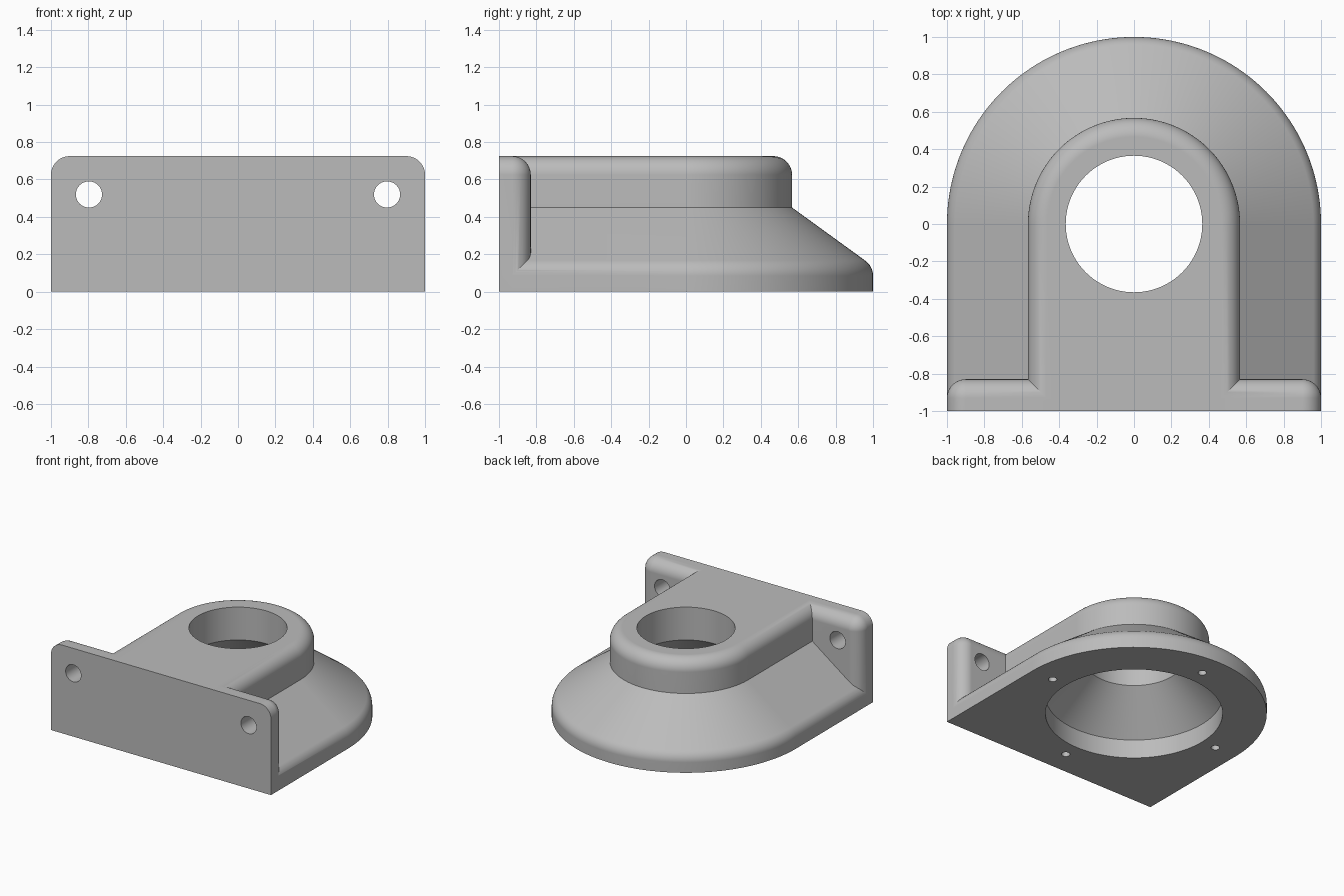
import bpy, bmesh
from math import sin, cos, pi, radians
from mathutils import Matrix

cube = bpy.data.objects.get("Cube")
if cube:
    bpy.data.objects.remove(cube, do_unlink=True)

HEIGHT, FILLET = 0.725, 0.1

grey = bpy.data.materials.new("light grey")
grey.use_nodes = True
COLOUR = (0.5, 0.5, 0.5, 1)
grey.diffuse_color = COLOUR
grey.node_tree.nodes["Principled BSDF"].inputs["Base Color"].default_value = COLOUR


def arc(cx, cy, r, start, end, n):
    angles = [radians(start + (end - start) * i / n) for i in range(n + 1)]
    return [(cx + r * cos(a), cy + r * sin(a)) for a in angles]


def finish(name, bm):
    bmesh.ops.recalc_face_normals(bm, faces=bm.faces)
    mesh = bpy.data.meshes.new(name)
    bm.to_mesh(mesh)
    bm.free()
    mesh.materials.append(grey)
    obj = bpy.data.objects.new(name, mesh)
    bpy.context.collection.objects.link(obj)
    return obj


def loft(name, sections):
    """Skin closed sections that have equal point counts and cap both ends."""
    bm = bmesh.new()
    rings = [[bm.verts.new(p) for p in s] for s in sections]
    for a, b in zip(rings, rings[1:]):
        for i in range(len(a)):
            j = (i + 1) % len(a)
            bm.faces.new((a[i], a[j], b[j], b[i]))
    bm.faces.new(rings[0])
    bm.faces.new(rings[-1])
    bmesh.ops.remove_doubles(bm, verts=bm.verts, dist=1e-5)
    return finish(name, bm)


def boolean(target, other, operation):
    mod = target.modifiers.new(operation, "BOOLEAN")
    mod.object, mod.operation, mod.solver = other, operation, "EXACT"
    bpy.context.view_layer.objects.active = target
    bpy.ops.object.modifier_apply(modifier=mod.name)
    bpy.data.objects.remove(other, do_unlink=True)


def drill(target, x, y, z, r, depth, tilt=0):
    bm = bmesh.new()
    place = Matrix.Translation((x, y, z)) @ Matrix.Rotation(tilt, 4, "X")
    bmesh.ops.create_cone(bm, cap_ends=True, segments=40, radius1=r, radius2=r,
                          depth=depth, matrix=place)
    cutter = finish("drill_cutter", bm)
    cutter.hide_render = True
    boolean(target, cutter, "DIFFERENCE")


# Housing: arched outline stepped up through base, slope and rounded collar
profile = [(1, 0)] + arc(0.9, 0.085, FILLET, 0, 54, 8) + [(0.567, 0.45)]
profile += arc(0.567 - FILLET, HEIGHT - FILLET, FILLET, 0, 90, 10)
housing = loft("housing", [
    [(x, y, z) for x, y in [(r, -1)] + arc(0, 0, r, 0, 180, 80) + [(-r, -1)]]
    for r, z in profile])

# Mounting plate: rounded top corners and a rounded back edge
sections = []
for inset, y in [(0, -1)] + [(FILLET - u, v) for u, v in
                            arc(0, -0.83 - FILLET, FILLET, 0, 90, 10)]:
    r, c, top = FILLET - inset, 1 - FILLET, HEIGHT - FILLET
    outline = [(c + r, 0)] + arc(c, top, r, 0, 90, 10)
    outline += arc(-c, top, r, 90, 180, 10) + [(-c - r, 0)]
    sections.append([(x, y, z) for x, z in outline])
plate = loft("mounting_plate", sections)
boolean(housing, plate, "UNION")

# Central bore: wide mouth below, cone, narrow neck above
bore = loft("bore_cutter", [
    [(x, y, z) for x, y in arc(0, 0, r, 0, 357.5, 143)]
    for r, z in [(0.667, -0.1), (0.667, 0.155), (0.365, 0.455), (0.365, 0.9)]])
bore.hide_render = True
boolean(housing, bore, "DIFFERENCE")

# Plate bolt holes and blind screw holes in the underside
for side in (-1, 1):
    drill(housing, side * 0.797, -0.9, 0.52, 0.07, 0.4, pi / 2)
    drill(housing, side * 0.8, 0, 0, 0.032, 0.36)
    drill(housing, 0, side * 0.8, 0, 0.032, 0.36)

# Smooth curved surfaces, crisp edges and flat planes
bpy.ops.object.select_all(action="DESELECT")
housing.select_set(True)
bpy.context.view_layer.objects.active = housing
bpy.ops.object.shade_smooth_by_angle(angle=radians(25))
weighted = housing.modifiers.new("weighted_normals", "WEIGHTED_NORMAL")
weighted.keep_sharp = True
